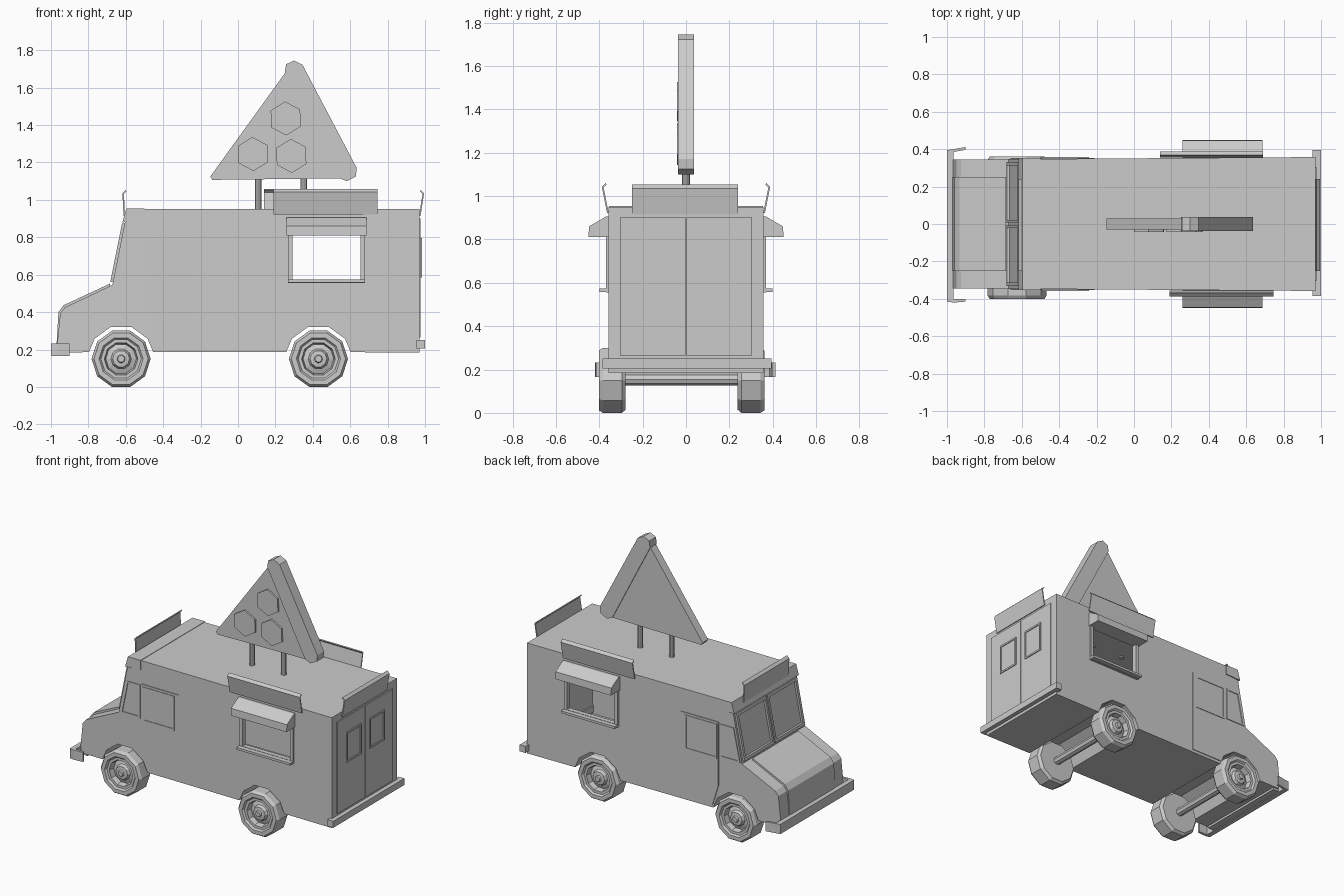
import bpy, bmesh
from math import cos, sin, pi, radians

if "Cube" in bpy.data.objects:
    bpy.data.objects.remove(bpy.data.objects["Cube"])


def make(name, verts, faces):
    me = bpy.data.meshes.new(name)
    me.from_pydata(verts, [], faces)
    bm = bmesh.new()
    bm.from_mesh(me)
    bmesh.ops.remove_doubles(bm, verts=bm.verts, dist=1e-5)
    bmesh.ops.recalc_face_normals(bm, faces=bm.faces)
    bm.to_mesh(me)
    bm.free()
    ob = bpy.data.objects.new(name, me)
    bpy.context.collection.objects.link(ob)
    return ob


def place(p, d, axis):
    u, v = p
    return {'x': (d, u, v), 'y': (u, d, v), 'z': (u, v, d)}[axis]


def prism(name, pts, lo, hi, axis='y'):
    n = len(pts)
    verts = [place(p, d, axis) for d in (lo, hi) for p in pts]
    faces = [list(range(n)), list(range(n, 2 * n))]
    faces += [[i, (i + 1) % n, n + (i + 1) % n, n + i] for i in range(n)]
    return make(name, verts, faces)


def frame(name, outer, inner, lo, hi, axis='y'):
    n = len(outer)
    verts = [place(p, d, axis) for d in (lo, hi) for loop in (outer, inner) for p in loop]
    faces = []
    for i in range(n):
        j = (i + 1) % n
        for a, b in ((0, n), (2 * n, 3 * n), (0, 2 * n), (n, 3 * n)):
            faces.append([a + i, a + j, b + j, b + i])
    return make(name, verts, faces)


def rect(a, b, c, d, ch=0):
    if not ch:
        return [(a, c), (b, c), (b, d), (a, d)]
    return [(a + ch, c), (b - ch, c), (b, c + ch), (b, d - ch),
            (b - ch, d), (a + ch, d), (a, d - ch), (a, c + ch)]


def lathe(name, prof, n, cx, cy, cz, side=1):
    verts = [(cx + r * cos(2 * pi * k / n), cy + side * y, cz + r * sin(2 * pi * k / n))
             for k in range(n) for r, y in prof]
    m = len(prof)
    faces = [[k * m + i, k * m + i + 1, (k + 1) % n * m + i + 1, (k + 1) % n * m + i]
             for k in range(n) for i in range(m - 1)]
    return make(name, verts, faces)


def arch(cx):
    return [(cx + 0.175 * cos(radians(a)), 0.155 + 0.175 * sin(radians(a)))
            for a in (170, 144, 108, 72, 36, 10)]


AXLES = (-0.625, 0.43)
WHEEL_Z = 0.15

# Hollow van body with wheel arches, tapering slightly to the front
profile = ([(-0.955, 0.185)] + arch(AXLES[0]) + arch(AXLES[1]) +
           [(0.97, 0.185), (0.97, 0.95), (-0.59, 0.95), (-0.605, 0.88),
            (-0.672, 0.545), (-0.925, 0.425), (-0.95, 0.395), (-0.967, 0.23)])
body = prism('body', profile, -1, 1)
for v in body.data.vertices:
    v.co.y *= 0.351 + 0.007 * v.co.x
sol = body.modifiers.new('shell', 'SOLIDIFY')
sol.thickness = 0.01
sol.offset = -1

# Serving window opening through both walls
cutter = prism('window_cutter', rect(0.29, 0.66, 0.57, 0.815), -0.6, 0.6)
cutter.hide_render = True
cutter.hide_viewport = True
cut = body.modifiers.new('window', 'BOOLEAN')
cut.object = cutter
cut.operation = 'DIFFERENCE'
cut.solver = 'EXACT'

# Roof cap over the windscreen
prism('roof_cap', [(-0.618, 0.88), (-0.597, 0.953), (-0.5, 0.953), (-0.5, 0.885)], -0.354, 0.354)

# Raised hood wrapping down the nose
prism('hood', [(-0.97, 0.23), (-0.96, 0.40), (-0.932, 0.437), (-0.685, 0.552),
               (-0.685, 0.53), (-0.92, 0.42), (-0.945, 0.39), (-0.955, 0.23)], -0.25, 0.25)

# Split windscreen frames, sheared to the windscreen slope
for s in (-1, 1):
    o = rect(s * 0.005, s * 0.332, 0.56, 0.875)
    i = rect(s * 0.022, s * 0.312, 0.58, 0.855)
    ob = frame('windscreen_frame', o, i, -0.685, -0.665, 'x')
    for v in ob.data.vertices:
        v.co.x += (v.co.z - 0.55) * 0.2

for s in (-1, 1):
    # Cab door with window, and quarter window
    door = [(-0.495, 0.35), (-0.45, 0.205), (-0.21, 0.205), (-0.21, 0.79), (-0.495, 0.79)]
    prism('cab_door', door, s * 0.34, s * 0.354)
    frame('door_window_frame', rect(-0.485, -0.24, 0.535, 0.775),
          rect(-0.472, -0.252, 0.548, 0.762), s * 0.345, s * 0.358)
    frame('quarter_window_frame',
          [(-0.66, 0.548), (-0.505, 0.548), (-0.505, 0.78), (-0.61, 0.78)],
          [(-0.642, 0.56), (-0.517, 0.56), (-0.517, 0.768), (-0.6, 0.768)],
          s * 0.34, s * 0.352)

    # Serving window frame, shelf and awning
    frame('serving_window_frame', rect(0.268, 0.68, 0.555, 0.83),
          rect(0.292, 0.656, 0.575, 0.812), s * 0.335, s * 0.368)
    prism('serving_shelf', rect(0.268, 0.68, 0.557, 0.573), s * 0.35, s * 0.4)
    prism('awning', [(s * 0.35, 0.905), (s * 0.37, 0.905), (s * 0.447, 0.86),
                     (s * 0.45, 0.81), (s * 0.35, 0.81)], 0.26, 0.688, 'x')


# Leaning sign boards with a bent upper lip
def board(name, base, s, lo, hi, axis, lean, z):
    shape = [(0, 0), (lean, 0.12), (lean - 0.018, 0.137), (lean - 0.022, 0.131),
             (lean - 0.008, 0.118), (-0.008, 0)]
    prism(name, [(s * (base + u), z + v) for u, v in shape], lo, hi, axis)


board('side_sign_board', 0.364, -1, 0.19, 0.745, 'x', 0.024, 0.922)
board('side_sign_board', 0.364, 1, 0.14, 0.69, 'x', 0.024, 0.922)
board('front_sign_board', 0.612, -1, -0.25, 0.24, 'y', 0.006, 0.915)
board('rear_sign_board', 0.976, 1, -0.25, 0.24, 'y', 0.019, 0.915)

# Rear doors with windows
for s in (-1, 1):
    prism('rear_door', rect(s * 0.003, s * 0.305, 0.265, 0.9), 0.96, 0.977, 'x')
    frame('rear_window_frame', rect(s * 0.045, s * 0.207, 0.585, 0.795),
          rect(s * 0.056, s * 0.196, 0.597, 0.783), 0.97, 0.983, 'x')

# Bumpers, wrapping around the corners
front = [(-0.90, -0.415), (-0.965, -0.42), (-1.0, -0.415), (-1.0, 0.395), (-0.965, 0.4),
         (-0.90, 0.412), (-0.90, 0.397), (-0.965, 0.385), (-0.965, -0.4), (-0.90, -0.4)]
prism('front_bumper', front, 0.165, 0.232, 'z')
prism('front_apron', rect(-0.975, -0.92, 0.17, 0.2), -0.335, 0.335)
prism('rear_bumper', rect(0.955, 1.0, 0.205, 0.25), -0.385, 0.395)

# Ten-sided wheels with dished rims and hubs, joined by axles
tyre = [(0, 0), (0.142, 0), (0.158, 0.018), (0.158, 0.105), (0.145, 0.124), (0.118, 0.124),
        (0.108, 0.112), (0.09, 0.112), (0.082, 0.075), (0.055, 0.085), (0.045, 0.105),
        (0.022, 0.108), (0.018, 0.12), (0, 0.12)]
for x in AXLES:
    lathe('wheel', tyre, 10, x, -0.278, WHEEL_Z, -1)
    lathe('wheel', tyre, 10, x, 0.238, WHEEL_Z, 1)
    lathe('axle', [(0, -0.3), (0.028, -0.3), (0.028, 0.26), (0, 0.26)], 8, x, 0, WHEEL_Z + 0.005)

# Roof sign: pizza slice with crust, toppings and posts
prism('pizza_slice', [(-0.148, 1.125), (-0.138, 1.107), (0.55, 1.115), (0.26, 1.69)], -0.03, 0.03)
prism('pizza_crust', [(0.25, 1.68), (0.257, 1.725), (0.3, 1.745), (0.345, 1.722),
                      (0.635, 1.17), (0.63, 1.125), (0.58, 1.1), (0.54, 1.118)], -0.037, 0.037)
for cx, cz in ((0.255, 1.435), (0.08, 1.245), (0.285, 1.235)):
    hexagon = [(cx + 0.091 * cos(radians(a)), cz + 0.091 * sin(radians(a)))
               for a in range(32, 392, 60)]
    prism('pizza_topping', hexagon, -0.042, -0.025)
for x in (0.108, 0.352):
    bpy.ops.mesh.primitive_cylinder_add(vertices=10, radius=0.018, depth=0.19,
                                        location=(x, 0, 1.03))
    bpy.context.object.name = 'sign_post'
